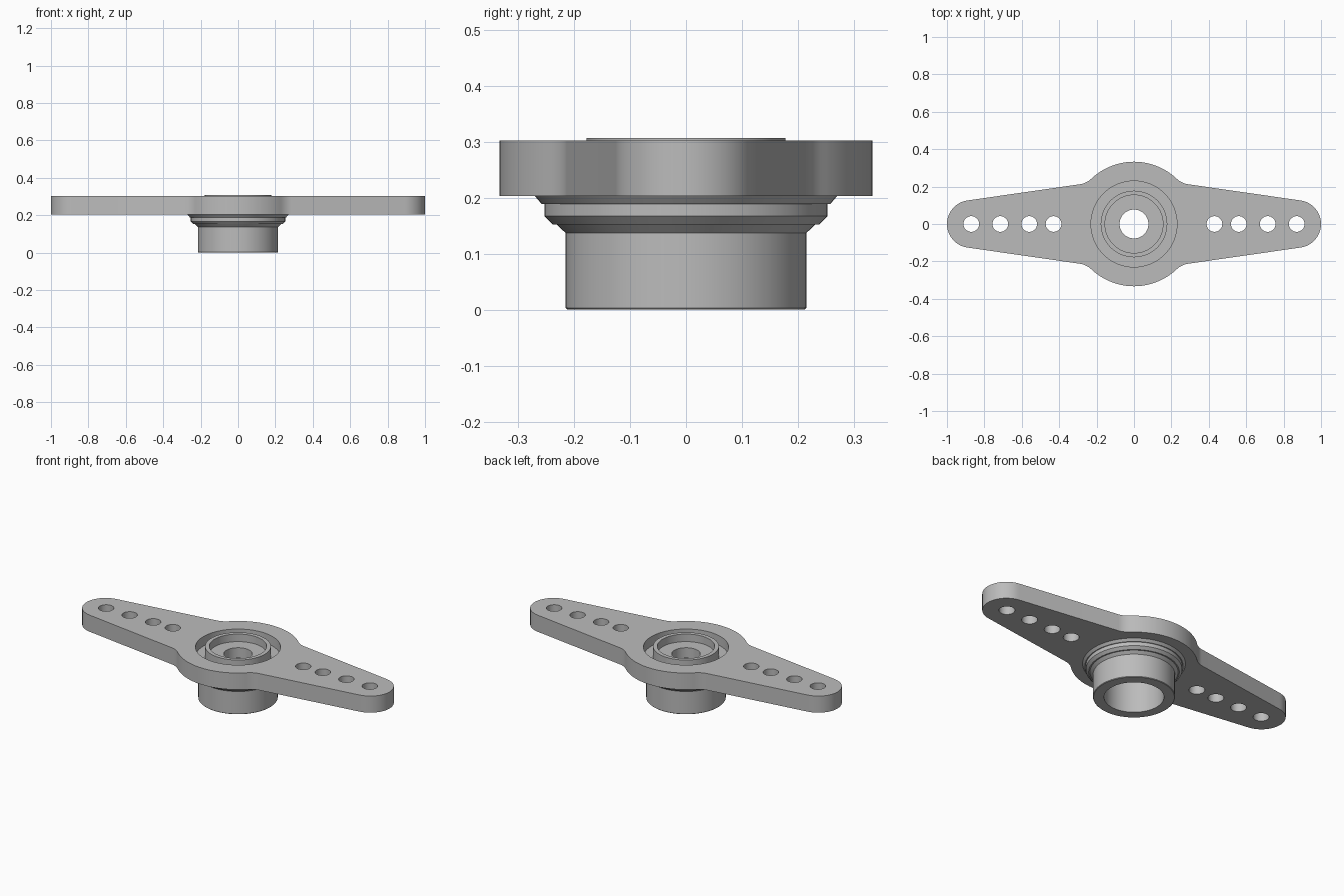
import bpy, bmesh
from math import sin, cos, pi, radians
from mathutils import Vector

cube = bpy.data.objects.get("Cube")
if cube:
    bpy.data.objects.remove(cube, do_unlink=True)

grey = bpy.data.materials.new("plain_grey")
grey.use_nodes = True
colour = (0.5, 0.5, 0.5, 1)
grey.diffuse_color = colour
grey.node_tree.nodes["Principled BSDF"].inputs["Base Color"].default_value = colour

PLATE_BOTTOM, PLATE_TOP = 0.203, 0.302
RECESS = 0.23


def finish(bm, name):
    bmesh.ops.recalc_face_normals(bm, faces=bm.faces)
    mesh = bpy.data.meshes.new(name)
    bm.to_mesh(mesh)
    bm.free()
    mesh.materials.append(grey)
    obj = bpy.data.objects.new(name, mesh)
    bpy.context.collection.objects.link(obj)
    bpy.ops.object.select_all(action="DESELECT")
    obj.select_set(True)
    bpy.context.view_layer.objects.active = obj
    bpy.ops.object.shade_smooth_by_angle(angle=radians(25))


def arc(cx, radius, start, end, steps):
    angles = [radians(start + (end - start) * i / steps) for i in range(steps + 1)]
    return [(cx + radius * cos(a), radius * sin(a)) for a in angles]


def add_loop(bm, points):
    verts = [bm.verts.new((x, y, PLATE_BOTTOM)) for x, y in points]
    for a, b in zip(verts, verts[1:] + verts[:1]):
        bm.edges.new((a, b))


# Arm plate: one quadrant of rounded tip, taper, fillet and round centre, mirrored
p0, p1, p2 = Vector((0.285, 0.213)), Vector((0.25, 0.219)), Vector((0.22, 0.25))
fillet = [tuple(p0 * (1 - t) ** 2 + p1 * 2 * t * (1 - t) + p2 * t * t)
          for t in (i / 6 for i in range(6))]
quarter = arc(0.873, 0.127, 0, 81.5, 12) + fillet + arc(0, 0.333, 48.6, 90, 10)
half = quarter + [(-x, y) for x, y in reversed(quarter[:-1])]
outline = half + [(x, -y) for x, y in reversed(half[1:-1])]

bm = bmesh.new()
add_loop(bm, outline)
add_loop(bm, arc(0, RECESS, 0, 360, 64)[:-1])
for side in (-1, 1):
    for x in (0.43, 0.56, 0.715, 0.87):
        add_loop(bm, arc(side * x, 0.042, 0, 360, 32)[:-1])
bmesh.ops.triangle_fill(bm, use_beauty=True, edges=bm.edges[:], normal=(0, 0, 1))
top = bmesh.ops.extrude_face_region(bm, geom=bm.faces[:], use_keep_orig=True)
for v in [g for g in top["geom"] if isinstance(g, bmesh.types.BMVert)]:
    v.co.z = PLATE_TOP
finish(bm, "arm_plate")

# Hub: stepped collar, grooved top, raised ring, screw hole and lower bore
profile = [
    (0.157, 0), (0.212, 0), (0.215, 0.003), (0.215, 0.137), (0.231, 0.152),
    (0.238, 0.152), (0.253, 0.167), (0.253, 0.189), (0.258, 0.189),
    (0.27, PLATE_BOTTOM), (RECESS, PLATE_BOTTOM), (RECESS, 0.245),
    (0.178, 0.245), (0.178, 0.307), (0.155, 0.307), (0.155, 0.262),
    (0.077, 0.262), (0.077, 0.2), (0.157, 0.2),
]
bm = bmesh.new()
SEGMENTS = 64
rings = []
for i in range(SEGMENTS):
    a = 2 * pi * i / SEGMENTS
    rings.append([bm.verts.new((r * cos(a), r * sin(a), z)) for r, z in profile])
for i, ring in enumerate(rings):
    after = rings[(i + 1) % SEGMENTS]
    for j in range(len(profile)):
        k = (j + 1) % len(profile)
        bm.faces.new((ring[j], after[j], after[k], ring[k]))
finish(bm, "hub")
